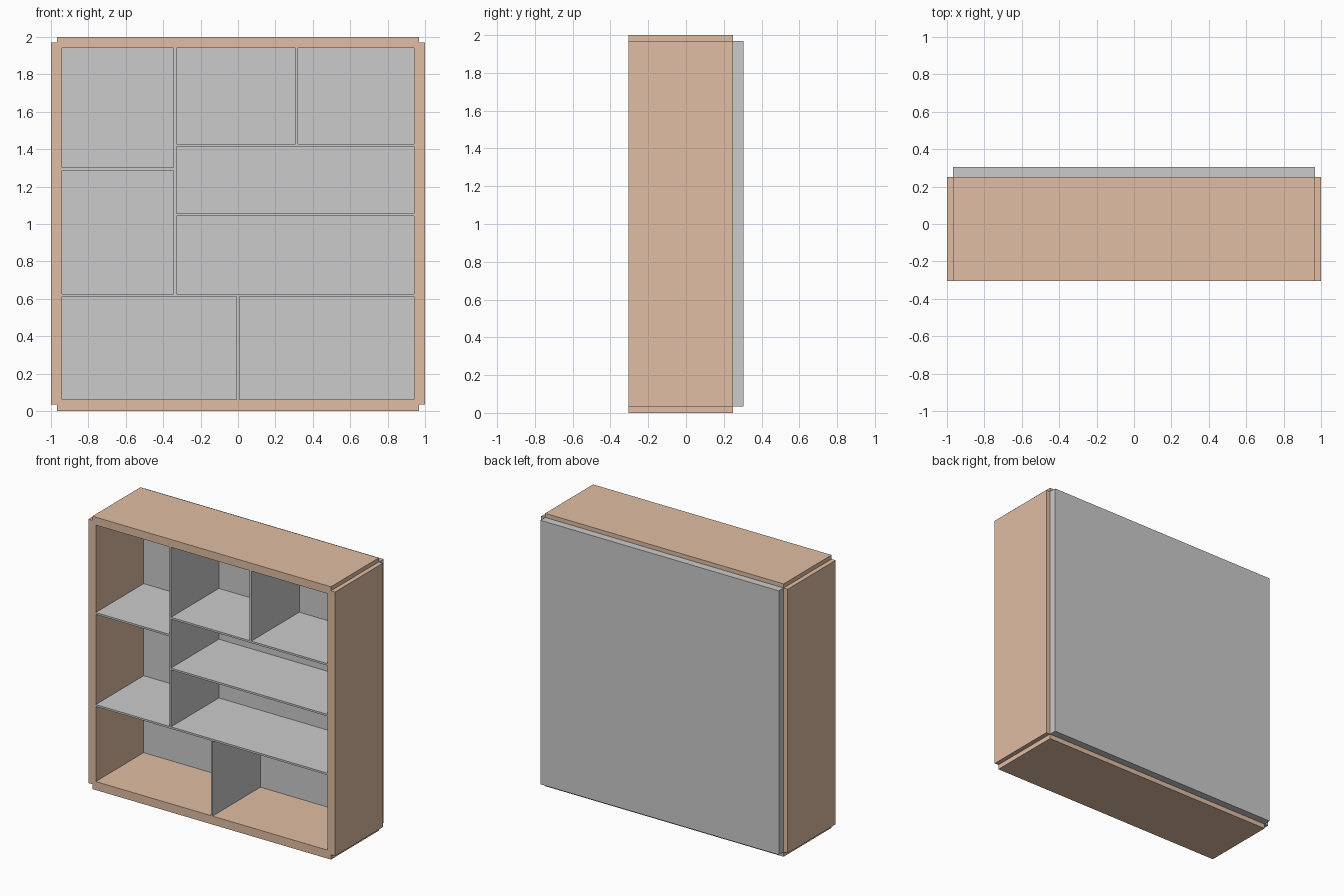
import bpy

if "Cube" in bpy.data.objects:
    bpy.data.objects.remove(bpy.data.objects["Cube"])

FRONT, BACK = -0.305, 0.25
INNER = 0.94      # inside half width of the frame
T = 0.007         # half thickness of the thin boards

wood = bpy.data.materials.new("wood")
wood.diffuse_color = (0.75, 0.51, 0.37, 1)
wood.use_nodes = True
wood.node_tree.nodes["Principled BSDF"].inputs["Base Color"].default_value = wood.diffuse_color


def board(name, x, z, y=(FRONT, BACK), mat=None):
    """Box given by its x, y and z ranges."""
    bpy.ops.mesh.primitive_cube_add(
        size=1, location=[(a + b) / 2 for a, b in (x, y, z)])
    ob = bpy.context.object
    ob.name = name
    ob.scale = [b - a for a, b in (x, y, z)]
    bpy.ops.object.transform_apply(location=False, rotation=False, scale=True)
    if mat:
        ob.data.materials.append(mat)
    return ob


# Outer frame, with notched corners
board("left_side", (-1, -INNER), (0.035, 1.97), mat=wood)
board("right_side", (INNER, 1), (0.035, 1.97), mat=wood)
board("bottom_board", (-0.967, 0.967), (0, 0.062), mat=wood)
board("top_board", (-0.967, 0.967), (1.942, 2), mat=wood)

# Back panel
board("back_panel", (-0.967, 0.967), (0.035, 1.97), y=(BACK, 0.305))

# Shelves: name, x start, x end, height
DIV = -0.337
for name, x0, x1, z in (
    ("lower_shelf", -INNER, INNER, 0.619),
    ("left_shelf", -INNER, DIV, 1.294),
    ("middle_shelf", DIV, INNER, 1.05),
    ("upper_shelf", DIV, INNER, 1.422),
):
    board(name, (x0, x1), (z - T, z + T))

# Upright dividers: name, x, bottom, top
for name, x, z0, z1 in (
    ("main_divider", DIV, 0.619, 1.942),
    ("upper_divider", 0.315, 1.422, 1.942),
    ("lower_divider", 0.0, 0.062, 0.619),
):
    board(name, (x - T, x + T), (z0, z1))
